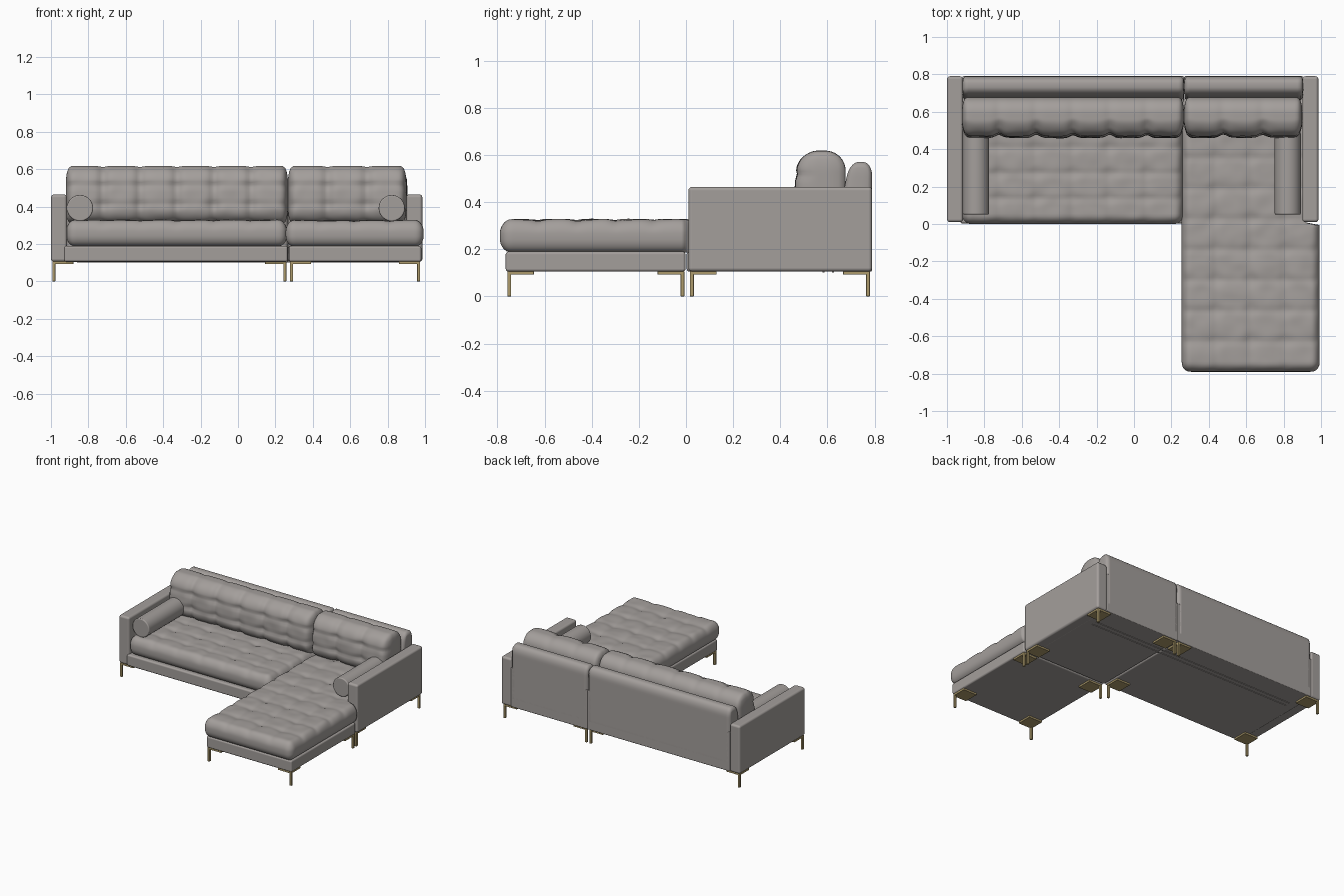
import bpy, bmesh, math
from mathutils import Vector, Matrix, noise

old = bpy.data.objects.get("Cube")
if old:
    bpy.data.objects.remove(old, do_unlink=True)


def material(name, color, metallic=0.0):
    m = bpy.data.materials.new(name)
    m.use_nodes = True
    m.diffuse_color = color
    b = m.node_tree.nodes["Principled BSDF"]
    b.inputs["Base Color"].default_value = color
    b.inputs["Roughness"].default_value = 0.7
    return m


FABRIC = material("warm grey fabric", (0.37, 0.345, 0.33, 1))
BRASS = material("brass", (0.42, 0.33, 0.15, 1))


def finish(name, bm, mat, bevel=0.0, segments=3):
    bmesh.ops.recalc_face_normals(bm, faces=bm.faces)
    me = bpy.data.meshes.new(name)
    bm.to_mesh(me)
    bm.free()
    ob = bpy.data.objects.new(name, me)
    bpy.context.collection.objects.link(ob)
    me.materials.append(mat)
    if mat is FABRIC:
        me.shade_smooth()
    if bevel:
        mod = ob.modifiers.new("soft edges", "BEVEL")
        mod.width, mod.segments = bevel, segments
        mod.limit_method = "ANGLE"
        mod.harden_normals = mat is FABRIC
    return ob


def block(name, lo, hi, mat=FABRIC, bevel=0.012):
    """Box between two corners with softened edges."""
    bm = bmesh.new()
    bmesh.ops.create_cube(bm, size=1)
    lo, hi = Vector(lo), Vector(hi)
    for v in bm.verts:
        v.co = (lo + hi) / 2 + v.co * (hi - lo)
    return finish(name, bm, mat, bevel)


def pad(name, lo, hi, radius, shape=None, step=0.014):
    """Finely divided rounded box; shape() then moves every point."""
    lo, hi, radius = Vector(lo), Vector(hi), Vector(radius)
    centre, half = (lo + hi) / 2, (hi - lo) / 2
    n = [max(4, round(2 * h / step)) for h in half]
    bm = bmesh.new()
    for a in range(3):
        u, w = (a + 1) % 3, (a + 2) % 3
        for side in (-1, 1):
            cols = [Vector((0, 0, 0)) for _ in range(3)]
            cols[0][u] = cols[1][w] = 1
            cols[2][a] = side
            m = Matrix(cols).transposed().to_4x4()
            m.translation = cols[2]
            bmesh.ops.create_grid(bm, x_segments=n[u], y_segments=n[w], size=1, matrix=m)
    bmesh.ops.remove_doubles(bm, verts=bm.verts, dist=0.0001)
    for v in bm.verts:
        p = Vector(v.co[i] * half[i] for i in range(3))
        core = Vector(max(radius[i] - half[i], min(half[i] - radius[i], p[i])) for i in range(3))
        d = Vector((p[i] - core[i]) / radius[i] for i in range(3))
        if d.length > 0:
            d.normalize()
        p = centre + core + Vector(d[i] * radius[i] for i in range(3))
        v.co = shape(p) if shape else p
    return finish(name, bm, FABRIC)


def tuft(s, t):
    """Depth of the button dimples and creases, with buttons at whole s, t."""
    s, t = abs(s - round(s)), abs(t - round(t))
    dimple = math.exp(-(s * s + t * t) / 0.035)
    crease = max(math.exp(-s * s / 0.012), math.exp(-t * t / 0.012))
    return 0.7 * dimple + 0.3 * crease


def wrinkle(p):
    return 0.004 * noise.noise(p * 14)


def seat_pad(name, lo, hi, cols, rows, notch=None):
    def shape(p):
        w = max(0, min(1, (p.z - lo[2]) / (hi[2] - lo[2]) * 2 - 1))
        s = (p.x - lo[0]) / (hi[0] - lo[0]) * cols
        t = (p.y - lo[1]) / (hi[1] - lo[1]) * rows
        p.z += w * (wrinkle(p) - 0.013 * tuft(s, t))
        # cushion narrows beside the arm
        if notch and p.y > 0.005:
            p.x = min(p.x, notch)
        return p
    return pad(name, lo, hi, (0.045, 0.05, 0.06), shape)


def back_pad(name, lo, hi, cols):
    def shape(p):
        w = max(0, min(1, (hi[1] - p.y) / (hi[1] - lo[1]) * 2 - 0.7))
        s = (p.x - lo[0]) / (hi[0] - lo[0]) * cols
        h = (p.z - lo[2]) / (hi[2] - lo[2])
        groove = math.exp(-((s - round(s)) / 0.13) ** 2)
        p.y += w * (wrinkle(p) + 0.017 * tuft(s, h * 3) + 0.01 * groove + 0.02 * h * h)
        p.z -= 0.006 * groove * h
        return p
    return pad(name, lo, hi, (0.025, 0.085, 0.085), shape)


# Frame: bases, arms and back panels, in two modules split at SEAM
SEAM = 0.268
block("sofa_base", (-0.93, 0.003, 0.105), (SEAM - 0.002, 0.75, 0.19))
block("corner_base", (SEAM + 0.002, 0.003, 0.105), (0.92, 0.75, 0.19))
block("chaise_base", (SEAM + 0.004, -0.765, 0.105), (0.98, -0.002, 0.19))
for name, x in (("right_arm", -1.0), ("left_arm", 0.9)):
    block(name, (x, 0.01, 0.105), (x + 0.086, 0.79, 0.465), bevel=0.016)


def lean(p):
    if p.z > 0.4:
        p.y += 0.2 * (p.z - 0.4) * (0.79 - p.y) / 0.13
    return p


for name, x0, x1 in (("back_panel_right", -0.918, SEAM), ("back_panel_left", SEAM, 0.905)):
    pad(name, (x0, 0.66, 0.105), (x1, 0.79, 0.57), (0.012, 0.05, 0.06), lean, 0.016)
    block(name + "_lower", (x0, 0.70, 0.105), (x1, 0.79, 0.4), bevel=0.006)

# Tufted cushions
seat_pad("sofa_seat_cushion", (-0.918, 0.0, 0.188), (0.262, 0.68, 0.328), 6, 5)
seat_pad("chaise_seat_cushion", (0.255, -0.79, 0.186), (0.993, 0.68, 0.326), 4, 9, 0.92)
back_pad("back_cushion_right", (-0.92, 0.458, 0.31), (0.267, 0.677, 0.618), 6)
back_pad("back_cushion_left", (0.267, 0.458, 0.31), (0.9, 0.677, 0.618), 3)

# Bolsters against the arms
for name, x in (("bolster_right", -0.845), ("bolster_left", 0.822)):
    bm = bmesh.new()
    spin = Matrix.Translation((x, 0.27, 0.392)) @ Matrix.Rotation(math.pi / 2, 4, "X")
    bmesh.ops.create_cone(bm, cap_ends=True, segments=40, radius1=0.07, radius2=0.07,
                          depth=0.44, matrix=spin)
    finish(name, bm, FABRIC, 0.008)

# Brass legs with corner plates: x, y, inward direction of the plate
legs = [(-0.985, 0.025, 1, 1), (0.25, 0.025, -1, 1), (-0.985, 0.772, 1, -1),
        (0.25, 0.772, -1, -1), (0.286, 0.772, 1, -1), (0.966, 0.772, -1, -1),
        (0.966, 0.025, -1, 1), (0.286, -0.015, 1, -1), (0.966, -0.015, -1, -1),
        (0.286, -0.75, 1, 1), (0.966, -0.75, -1, 1)]
R = 0.008
for i, (x, y, dx, dy) in enumerate(legs, 1):
    block(f"leg_{i}", (x - R, y - R, 0), (x + R, y + R, 0.105), BRASS, 0.002)
    ax, bx = sorted((x - dx * R, x + dx * 0.105))
    ay, by = sorted((y - dy * R, y + dy * 0.105))
    block(f"leg_plate_{i}", (ax, ay, 0.092), (bx, by, 0.107), BRASS, 0.002)

# Thin rails under the seat
for name, y in (("under_rail_front", 0.58), ("under_rail_back", 0.62)):
    block(name, (-0.86, y, 0.101), (0.86, y + 0.008, 0.107), FABRIC, 0.001)
